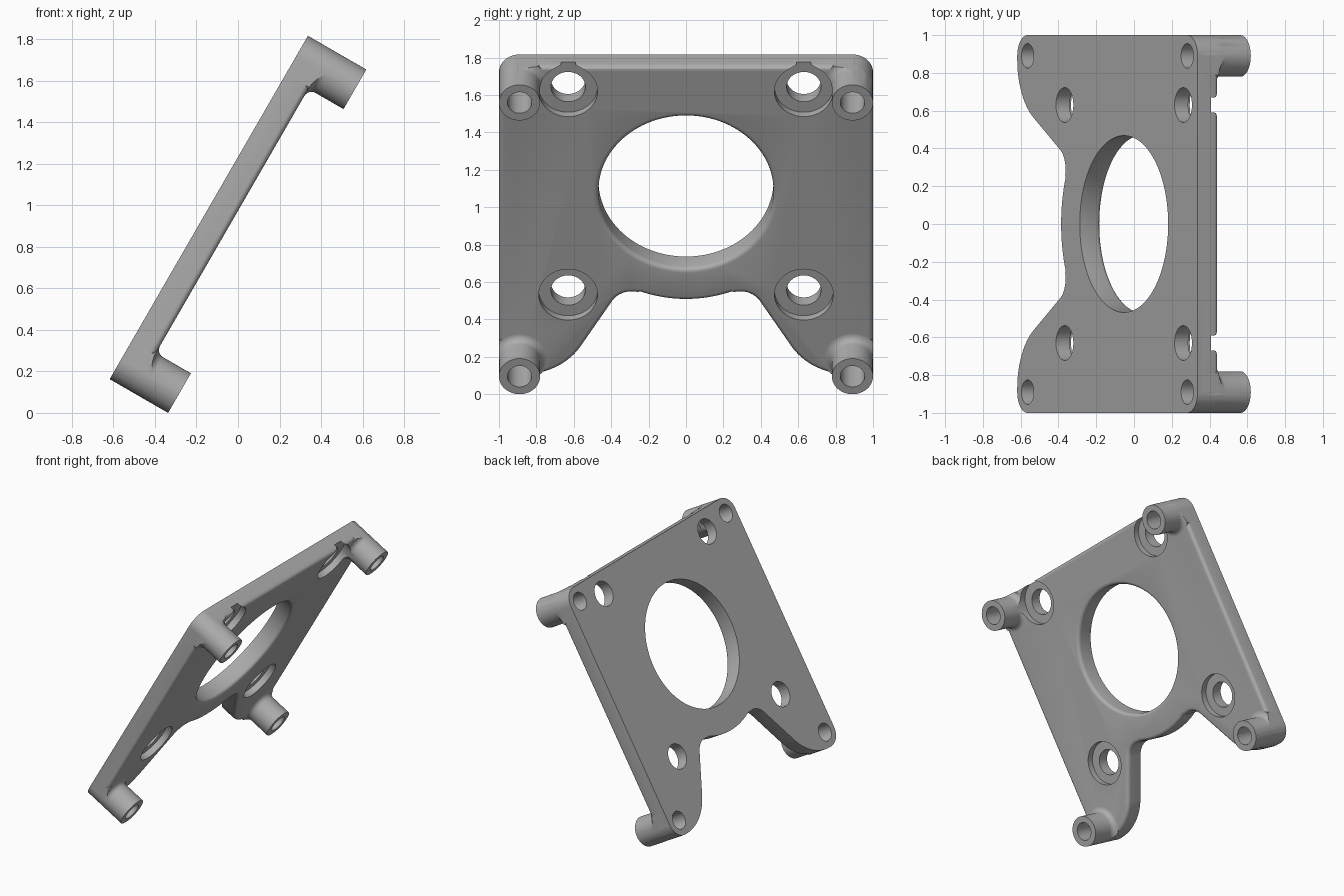
import bpy, bmesh, math
from mathutils import Matrix, Vector

old = bpy.data.objects.get("Cube")
if old:
    bpy.data.objects.remove(old, do_unlink=True)

LENGTH, DEPTH, THICK = 1.91, 0.325, 0.13   # plate length, boss height, plate thickness
BOSS_R, EDGE, FILLET = 0.11, 0.025, 0.04
MID = 1.13                                 # centre of the large opening along the plate

metal = bpy.data.materials.new("grey_metal")
metal.use_nodes = True
grey = (0.42, 0.42, 0.42, 1)
metal.diffuse_color = grey
metal.node_tree.nodes["Principled BSDF"].inputs["Base Color"].default_value = grey


def make(name, bm, helper=False):
    bmesh.ops.recalc_face_normals(bm, faces=bm.faces)
    mesh = bpy.data.meshes.new(name)
    bm.to_mesh(mesh)
    bm.free()
    mesh.materials.append(metal)
    ob = bpy.data.objects.new(name, mesh)
    bpy.context.collection.objects.link(ob)
    ob.hide_render = helper
    return ob


def arc(cx, cy, r, start, end, n):
    angles = [math.radians(start + (end - start) * i / n) for i in range(n + 1)]
    return [(cx + r * math.cos(a), cy + r * math.sin(a)) for a in angles]


def lathe(bm, profile, x, y, steps=48):
    """Turn an open (radius, height) profile, both ends on the axis."""
    part = bmesh.new()
    vs = [part.verts.new((r, 0, z)) for r, z in profile]
    es = [part.edges.new(p) for p in zip(vs, vs[1:])]
    bmesh.ops.spin(part, geom=vs + es, axis=(0, 0, 1), cent=(0, 0, 0),
                   angle=math.tau, steps=steps)
    bmesh.ops.remove_doubles(part, verts=part.verts, dist=1e-5)
    bmesh.ops.translate(part, verts=part.verts, vec=(x, y, 0))
    bmesh.ops.recalc_face_normals(part, faces=part.faces)
    tmp = bpy.data.meshes.new("turned")
    part.to_mesh(tmp)
    part.free()
    bm.from_mesh(tmp)
    bpy.data.meshes.remove(tmp)


def prism(height, rounded):
    bm = bmesh.new()
    base = bm.faces.new([bm.verts.new((x, y, 0)) for x, y in outline])
    top = bmesh.ops.extrude_face_region(bm, geom=[base])["geom"]
    bmesh.ops.translate(bm, verts=[g for g in top if isinstance(g, bmesh.types.BMVert)],
                        vec=(0, 0, height))
    if rounded:
        rim = [e for e in bm.edges if all(v.co.z > height / 2 for v in e.verts)]
        bmesh.ops.bevel(bm, geom=rim, offset=EDGE, segments=4, profile=0.5, affect='EDGES')
    return bm


def boolean(ob, other, operation):
    mod = ob.modifiers.new(operation.lower(), 'BOOLEAN')
    mod.operation, mod.object, mod.solver = operation, other, 'EXACT'
    bpy.context.view_layer.objects.active = ob
    bpy.ops.object.modifier_apply(modifier=mod.name)
    bpy.data.objects.remove(other, do_unlink=True)


# Plate outline: scalloped lower edge, rounded corners, mirrored
half = arc(0, MID, 0.665, -90, -68.6, 8)
half += arc(0.29, 0.391, 0.121, 111.4, 31.3, 12)[1:]
half += arc(0.87, 0.36, 0.36, 211, 270, 12)
half += arc(0.89, BOSS_R, BOSS_R, -90, 0, 12)
half += arc(0.89, LENGTH - BOSS_R, BOSS_R, 0, 90, 12)
outline = half + [(-x, y) for x, y in reversed(half[1:])]

plate = make("mounting_plate", prism(THICK, True))

# Corner bosses with filleted roots, trimmed to the plate outline
corners = [(s * 0.89, y) for s in (-1, 1) for y in (BOSS_R, LENGTH - BOSS_R)]
flare = arc(BOSS_R + FILLET, THICK + FILLET, FILLET, 270, 180, 6)
boss_profile = [(0, 0.03), (BOSS_R + FILLET, 0.03)] + flare + [(BOSS_R, DEPTH), (0, DEPTH)]
bm = bmesh.new()
for x, y in corners:
    lathe(bm, boss_profile, x, y)
bosses = make("corner_bosses", bm)
boolean(bosses, make("trim", prism(DEPTH + 0.1, False), True), 'INTERSECT')
boolean(plate, bosses, 'UNION')

# Large opening with a softened rim, counterbored holes, boss bores
bm = bmesh.new()
rim = arc(0.468 + EDGE, THICK - EDGE, EDGE, 180, 90, 4)
lathe(bm, [(0, -0.1), (0.468, -0.1)] + rim + [(0.468 + EDGE, 0.3), (0, 0.3)], 0, MID, 96)
floor = THICK - 0.047
for sx in (-1, 1):
    for sy in (-1, 1):
        lathe(bm, [(0, -0.1), (0.092, -0.1), (0.092, floor), (0.157, floor),
                   (0.157, THICK + 0.05), (0, THICK + 0.05)], sx * 0.63, MID + sy * 0.628)
for x, y in corners:
    lathe(bm, [(0, -0.1), (0.065, -0.1), (0.065, DEPTH + 0.1), (0, DEPTH + 0.1)], x, y)
boolean(plate, make("hole_cutter", bm, True), 'DIFFERENCE')

# Tilt the plate upright, bosses facing forward and down along +x
c, s = math.cos(math.radians(60)), math.sin(math.radians(60))
along, out = Vector((c, 0, s)), Vector((s, 0, -c))
frame = Matrix((Vector((0, 1, 0)), along, out)).transposed().to_4x4()
shift = Vector((-(c * LENGTH + s * DEPTH) / 2, 0, c * DEPTH))
plate.data.transform(Matrix.Translation(shift) @ frame)

bpy.ops.object.select_all(action='DESELECT')
plate.select_set(True)
bpy.context.view_layer.objects.active = plate
bpy.ops.object.shade_smooth_by_angle(angle=math.radians(35))
